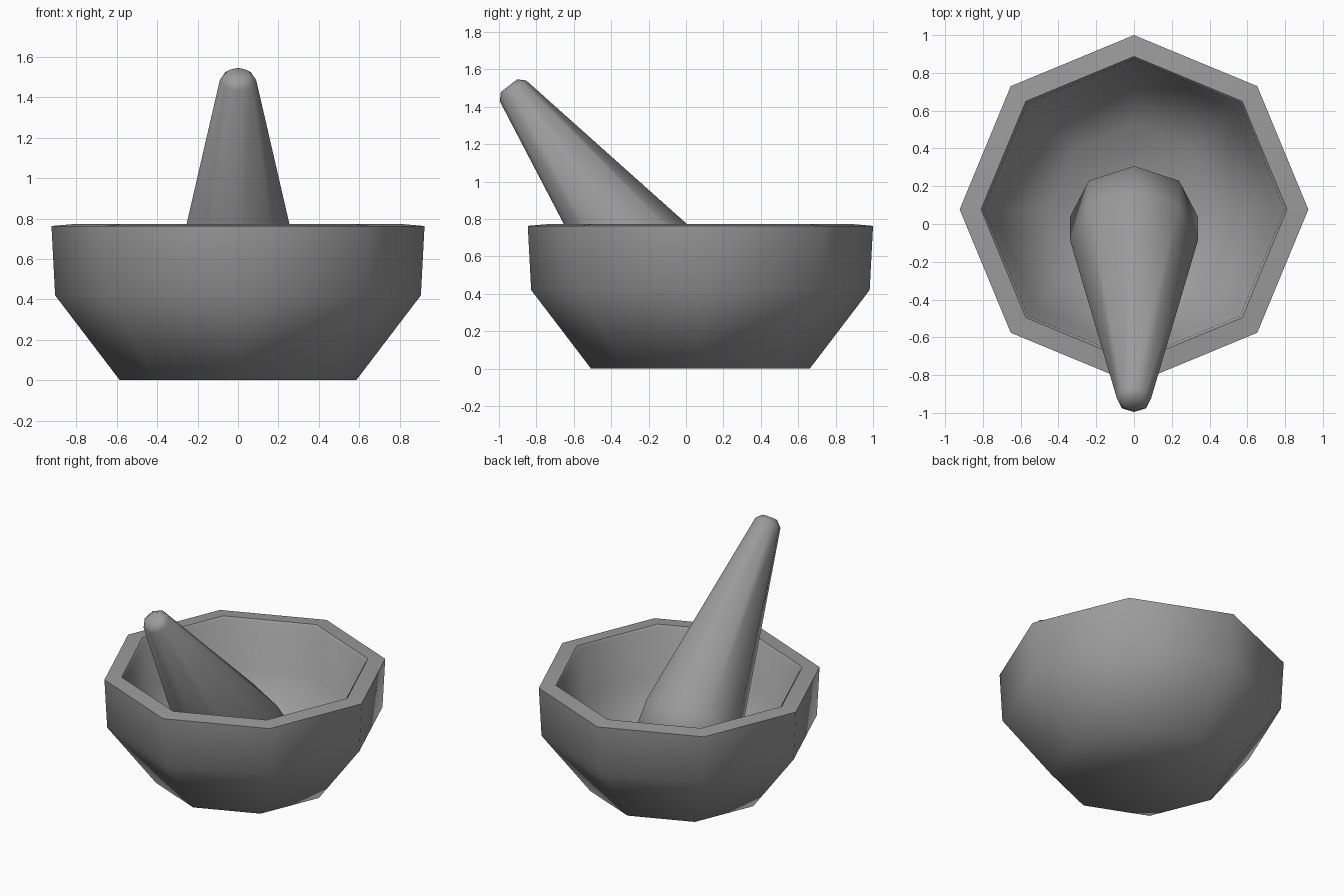
import bpy
import bmesh
import math
from mathutils import Vector, Matrix

cube = bpy.data.objects.get("Cube")
if cube:
    bpy.data.objects.remove(cube)

SIDES = 8

stone = bpy.data.materials.new("grey stone")
stone.use_nodes = True
colour = (0.33, 0.33, 0.33, 1)
stone.diffuse_color = colour
stone.node_tree.nodes["Principled BSDF"].inputs["Base Color"].default_value = colour


def lathe(name, profile, matrix, sharp_rings=()):
    """Revolve (radius, height) points around local z, closing both ends."""
    bm = bmesh.new()
    rings = []
    for radius, height in profile:
        angles = [2 * math.pi * i / SIDES for i in range(SIDES)]
        rings.append([bm.verts.new((radius * math.cos(a), radius * math.sin(a), height))
                      for a in angles])
    for low, high in zip(rings, rings[1:]):
        for i in range(SIDES):
            j = (i + 1) % SIDES
            bm.faces.new((low[i], low[j], high[j], high[i]))
    bm.faces.new(rings[0])
    bm.faces.new(rings[-1])
    bmesh.ops.recalc_face_normals(bm, faces=bm.faces)
    for face in bm.faces:
        face.smooth = True
    # Keep the chosen rings crisp
    for r in sharp_rings:
        for i in range(SIDES):
            bm.edges.get((rings[r][i], rings[r][(i + 1) % SIDES])).smooth = False
    mesh = bpy.data.meshes.new(name)
    bm.to_mesh(mesh)
    bm.free()
    mesh.materials.append(stone)
    obj = bpy.data.objects.new(name, mesh)
    obj.matrix_world = matrix
    bpy.context.collection.objects.link(obj)
    return obj


# Bowl: outer wall up to the rim, then down the inside to the floor
bowl_profile = [(0.585, 0), (0.905, 0.42), (0.923, 0.763),
                (0.81, 0.773), (0.795, 0.755),
                (0.75, 0.43), (0.45, 0.12)]
lathe("mortar_bowl", bowl_profile, Matrix.Translation((0, 0.077, 0)), sharp_rings=(2, 3))

# Pestle: tapered club leaning over the front rim
bottom = Vector((0, 0.04, 0.245))
top = Vector((0, -0.925, 1.485))
axis = top - bottom
length = axis.length
pestle_profile = [(0.2, -0.09), (0.338, 0), (0.338, 0.21),
                  (0.09, length), (0.055, length + 0.035)]
lean = Matrix.Rotation(math.atan2(-axis.y, axis.z), 4, "X")
lathe("pestle", pestle_profile, Matrix.Translation(bottom) @ lean)
